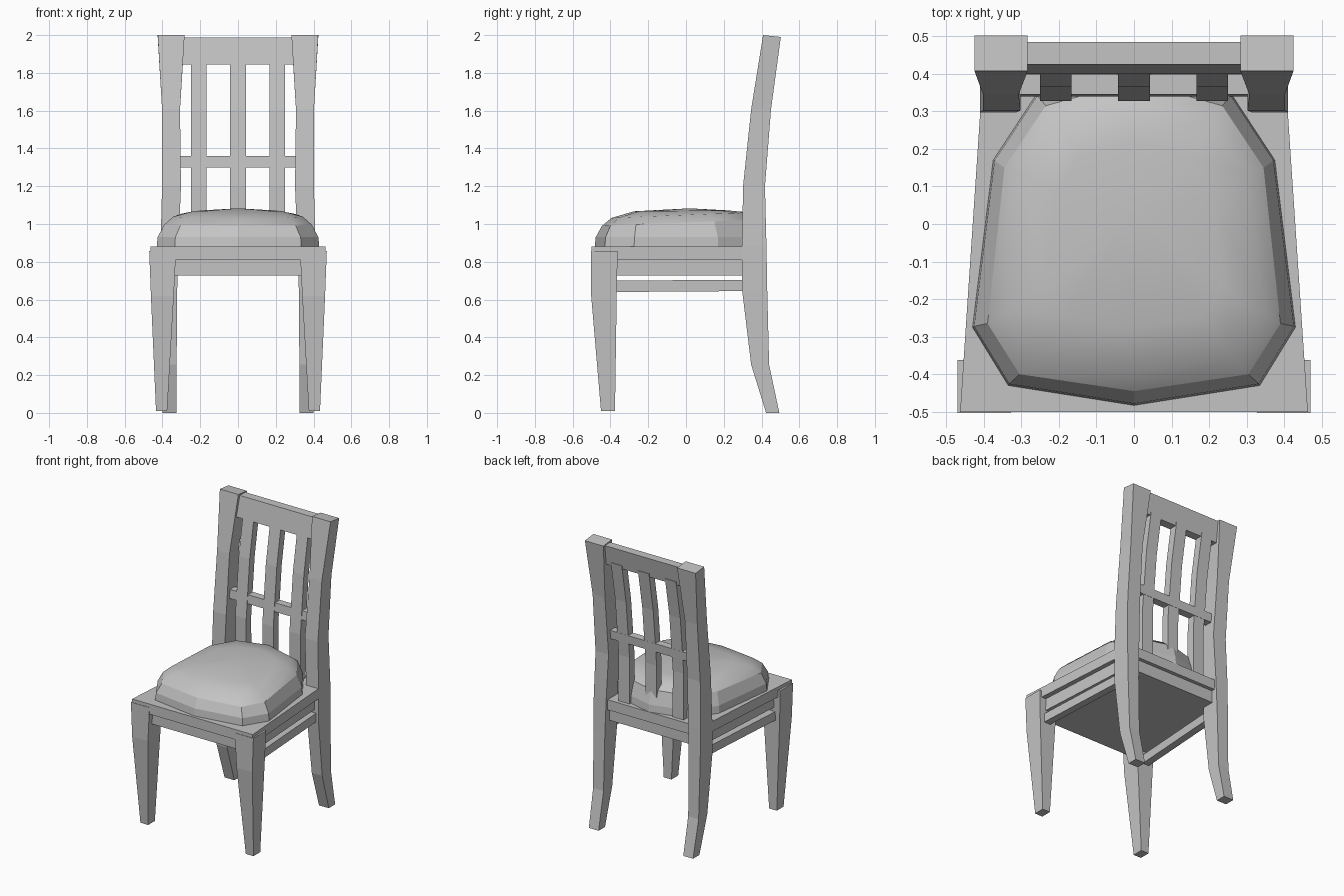
import bpy, bmesh

if "Cube" in bpy.data.objects:
    bpy.data.objects.remove(bpy.data.objects["Cube"])

grey = bpy.data.materials.new("plain grey")
grey.diffuse_color = (0.55, 0.55, 0.55, 1)
grey.use_nodes = True
grey.node_tree.nodes["Principled BSDF"].inputs["Base Color"].default_value = grey.diffuse_color


def finish(name, bm, mirror=False):
    bmesh.ops.recalc_face_normals(bm, faces=bm.faces)
    me = bpy.data.meshes.new(name)
    bm.to_mesh(me)
    bm.free()
    me.materials.append(grey)
    ob = bpy.data.objects.new(name, me)
    bpy.context.collection.objects.link(ob)
    if mirror:
        ob.modifiers.new("mirror", 'MIRROR').use_mirror_merge = False
    return ob


def skin(bm, rings):
    """Join successive rings of points with quads; returns the vertex rings."""
    vs = [[bm.verts.new(p) for p in r] for r in rings]
    n = len(vs[0])
    for a, b in zip(vs, vs[1:]):
        for i in range(n):
            j = (i + 1) % n
            bm.faces.new((a[i], a[j], b[j], b[i]))
    return vs


def loft(name, rings, mirror=False):
    bm = bmesh.new()
    vs = skin(bm, rings)
    bm.faces.new(vs[0])
    bm.faces.new(vs[-1])
    return finish(name, bm, mirror)


def rect(x0, x1, y0, y1, z, z_back=None):
    zb = z if z_back is None else z_back
    return [(x0, y0, z), (x1, y0, z), (x1, y1, zb), (x0, y1, zb)]


def trapezoid(xf, xb, y0, y1, z):
    return [(-xf, y0, z), (xf, y0, z), (xb, y1, z), (-xb, y1, z)]


# tapered front legs
loft("front_leg", [rect(.375, .434, -.45, -.376, .01),
                   rect(.340, .461, -.502, -.367, .62),
                   rect(.328, .470, -.503, -.362, .857)], True)

# curved back legs running up into the back posts
loft("back_leg_post", [rect(.325, .400, .424, .494, 0),
                       rect(.325, .405, .345, .440, .255),
                       rect(.322, .410, .297, .430, .65),
                       rect(.315, .410, .297, .426, .88),
                       rect(.302, .402, .302, .418, 1.2),
                       rect(.307, .402, .345, .450, 1.607),
                       rect(.283, .425, .408, .502, 2.0, 1.99)], True)

# seat board and the inset block below it
loft("seat_board", [trapezoid(.463, .402, -.5, .41, z) for z in (.81, .88)])
loft("seat_underframe", [trapezoid(.425, .375, -.465, .385, z) for z in (.727, .81)])

# side stretchers between front and back legs
loft("side_stretcher", [[(x - .025, y, z0), (x + .025, y, z0),
                         (x + .025, y, z1), (x - .025, y, z1)]
                        for x, y, z0, z1 in ((.405, -.38, .64, .70),
                                             (.365, .32, .645, .705))], True)

# rails of the back
loft("top_rail", [rect(-.30, .30, .400, .458, 1.845),
                  rect(-.30, .30, .425, .485, 1.987)])
loft("middle_rail", [rect(-.31, .31, .340, .393, 1.30),
                     rect(-.31, .31, .345, .398, 1.36)])

# three upright slats following the curve of the back
for i, x in enumerate((-.208, 0, .208)):
    loft("back_slat_%d" % (i + 1),
         [rect(x - .042, x + .042, y, y + .055, z)
          for z, y in ((.87, .328), (1.2, .327), (1.6, .365), (1.87, .412))])

# cushion: flat faceted sides, smooth domed top


def outline(half, height):
    """Mirror a half outline running front centre to back centre."""
    full = half + [(-x, y) for x, y in half[-2:0:-1]]
    return [(x, y, height(y)) for x, y in full]


outer = [(0, -.483), (.335, -.43), (.43, -.275), (.375, .17), (.26, .345), (0, .41)]
inner = [(0, -.445), (.305, -.40), (.39, -.265), (.345, .15), (.235, .315), (0, .38)]


def rim(y):
    return 1.008 + .04 * y


def shrink(s):
    return [(x * s, -.02 + (y + .02) * s) for x, y in inner]


bm = bmesh.new()
rings = skin(bm, [outline(outer, lambda y: .88),
                  outline([(x * .99, y * .99) for x, y in outer], lambda y: .93),
                  outline(inner, rim),
                  outline(shrink(.88), lambda y: rim(y) + .04),
                  outline(shrink(.6), lambda y: 1.07 + .01 * y)])
bm.faces.new(rings[0])
top = bm.verts.new((0, .02, 1.083))
last = rings[-1]
for i in range(len(last)):
    bm.faces.new((last[i], last[(i + 1) % len(last)], top))
crease = set(rings[2])
for f in bm.faces:
    f.smooth = min(v.co.z for v in f.verts) > .97
for e in bm.edges:
    if all(v in crease for v in e.verts):
        e.smooth = False
finish("cushion", bm)
